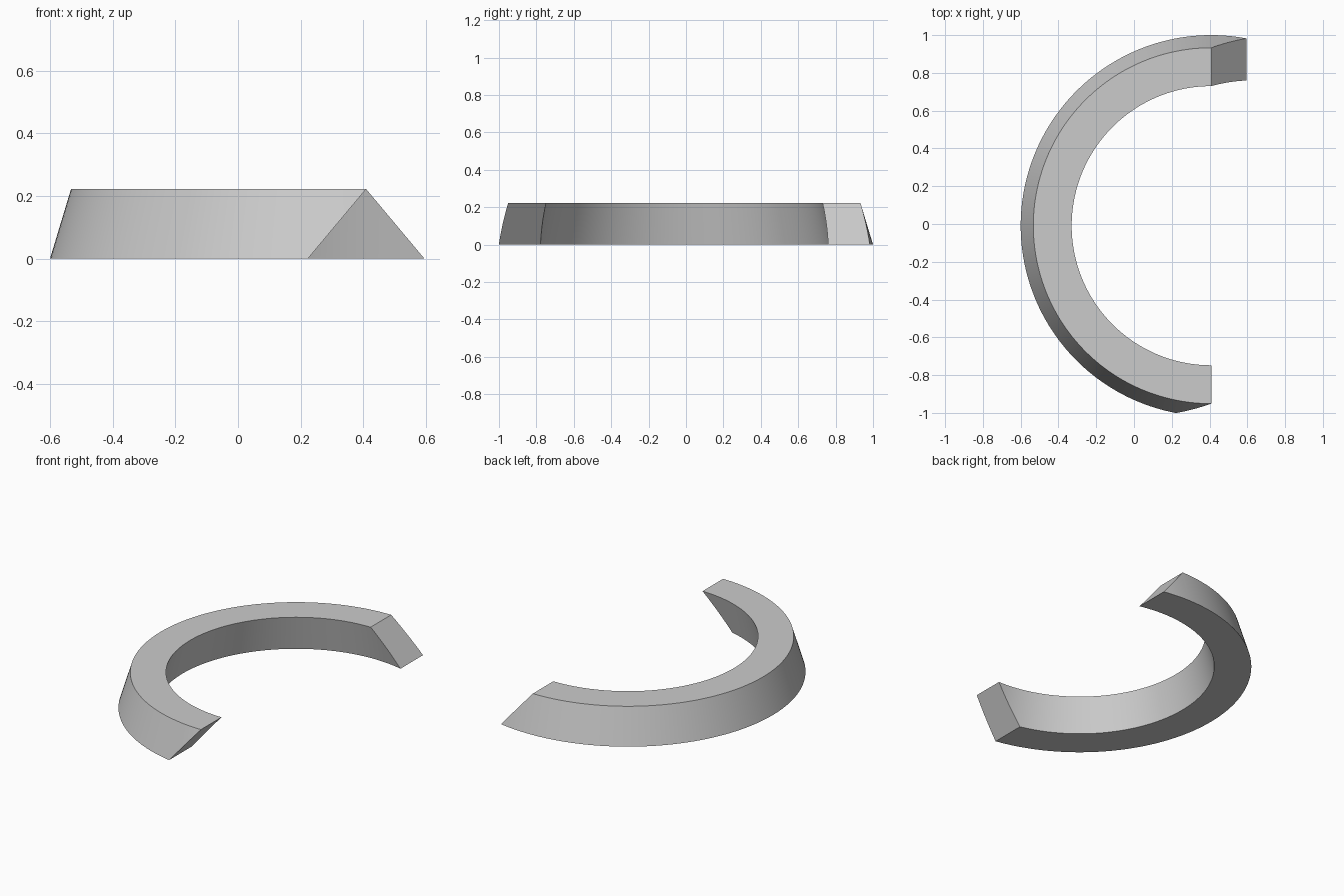
import bpy, bmesh
from math import radians, sin, cos
from mathutils import Vector

cube = bpy.data.objects.get("Cube")
if cube:
    bpy.data.objects.remove(cube, do_unlink=True)

HEIGHT = 0.222
CENTRE = Vector((0.409, -0.009, 0))
SLANT = 0.186          # how far each end face leans over the height
STEPS = 120

# Plain grey material
grey = bpy.data.materials.new("plain grey")
grey.use_nodes = True
colour = (0.6, 0.6, 0.6, 1)
grey.diffuse_color = colour
grey.node_tree.nodes["Principled BSDF"].inputs["Base Color"].default_value = colour

# Cross-section (radius, height) swept around the arc, a little past both ends
profile = [(0.791, 0), (1.009, 0), (0.942, HEIGHT), (0.739, HEIGHT)]
bm = bmesh.new()
rings = []
for i in range(STEPS + 1):
    a = radians(70 + 220 * i / STEPS)
    rings.append([bm.verts.new((r * cos(a), r * sin(a), z)) for r, z in profile])
for a, b in zip(rings, rings[1:]):
    for k in range(4):
        n = (k + 1) % 4
        bm.faces.new((a[k], a[n], b[n], b[k]))

# Trim the back end with an outward slope and the front end with an undercut
for side in (1, -1):
    half = [f for f in bm.faces if f.calc_center_median().y * side > 0]
    geom = set(half)
    for f in half:
        geom.update(f.verts)
        geom.update(f.edges)
    bmesh.ops.bisect_plane(bm, geom=list(geom), plane_co=(0, 0, HEIGHT),
                           plane_no=(HEIGHT, 0, side * SLANT), clear_outer=True)
bmesh.ops.holes_fill(bm, edges=[e for e in bm.edges if e.is_boundary], sides=0)
bmesh.ops.recalc_face_normals(bm, faces=bm.faces)
bmesh.ops.translate(bm, verts=bm.verts, vec=CENTRE)

mesh = bpy.data.meshes.new("curved_arc")
bm.to_mesh(mesh)
bm.free()
mesh.materials.append(grey)
arc = bpy.data.objects.new("curved_arc", mesh)
bpy.context.collection.objects.link(arc)

# Smooth the curved walls, keep the rims and ends sharp
bpy.context.view_layer.objects.active = arc
arc.select_set(True)
bpy.ops.object.shade_smooth_by_angle(angle=radians(30))
